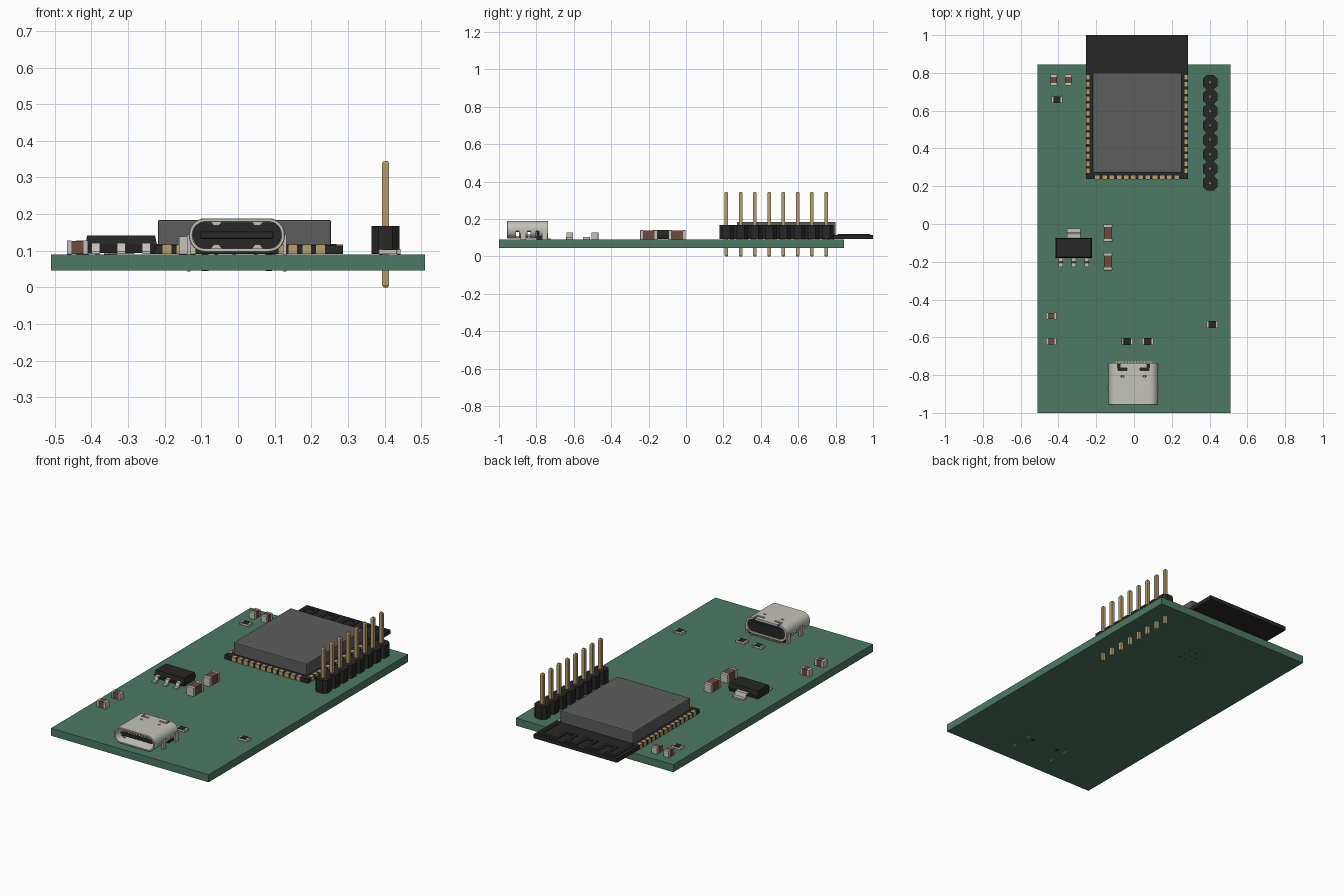
import bpy, bmesh, math

if "Cube" in bpy.data.objects:
    bpy.data.objects.remove(bpy.data.objects["Cube"])


def mat(name, r, g, b):
    m = bpy.data.materials.new(name)
    m.diffuse_color = (r, g, b, 1)
    m.use_nodes = True
    m.node_tree.nodes["Principled BSDF"].inputs["Base Color"].default_value = m.diffuse_color
    return m


GREEN = mat("green", 0.075, 0.19, 0.13)
BLACK = mat("black", 0.02, 0.02, 0.02)
GREY = mat("shield_grey", 0.11, 0.11, 0.11)
GOLD = mat("gold", 0.47, 0.35, 0.16)
SILVER = mat("silver", 0.55, 0.54, 0.49)
BROWN = mat("brown", 0.15, 0.07, 0.045)
TOP = 0.09  # board surface height


def finish(name, bm, material, bevel=0, smooth=False):
    bmesh.ops.recalc_face_normals(bm, faces=bm.faces)
    me = bpy.data.meshes.new(name)
    bm.to_mesh(me)
    bm.free()
    ob = bpy.data.objects.new(name, me)
    bpy.context.collection.objects.link(ob)
    me.materials.append(material)
    if bevel:
        mod = ob.modifiers.new("bevel", 'BEVEL')
        mod.width, mod.segments = bevel, 2
    if smooth:
        bpy.ops.object.select_all(action='DESELECT')
        bpy.context.view_layer.objects.active = ob
        ob.select_set(True)
        bpy.ops.object.shade_smooth_by_angle(angle=math.radians(35))
    return ob


def loft(bm, loops):
    """Closed solid through matching point loops."""
    rings = [[bm.verts.new(p) for p in l] for l in loops]
    n = len(rings[0])
    for a, b in zip(rings, rings[1:]):
        for i in range(n):
            bm.faces.new((a[i], a[(i + 1) % n], b[(i + 1) % n], b[i]))
    bm.faces.new(rings[0])
    bm.faces.new(rings[-1])


def rect(x0, x1, y0, y1, z, t=0):
    return [(x0 + t, y0 + t, z), (x1 - t, y0 + t, z), (x1 - t, y1 - t, z), (x0 + t, y1 - t, z)]


def boxes(name, material, items, bevel=0):
    """Each item is x0, x1, y0, y1, z0, z1."""
    bm = bmesh.new()
    for x0, x1, y0, y1, z0, z1 in items:
        loft(bm, [rect(x0, x1, y0, y1, z0), rect(x0, x1, y0, y1, z1)])
    return finish(name, bm, material, bevel)


# circuit board with thermal vias underneath
boxes("circuit_board", GREEN, [(-0.51, 0.51, -1, 0.845, 0.046, TOP)])
bm = bmesh.new()
for i in range(3):
    for j in range(3):
        cx, cy = -0.03 + 0.042 * i, 0.46 + 0.042 * j
        loft(bm, [[(cx + 0.005 * math.cos(a * math.pi / 4), cy + 0.005 * math.sin(a * math.pi / 4), z)
                   for a in range(8)] for z in (0.0455, 0.05)])
finish("thermal_vias", bm, BLACK)

# wireless module: base, shield can, edge pads, antenna track
MX0, MX1, MY0 = -0.254, 0.286, 0.237
boxes("module_base", BLACK, [(MX0, MX1, MY0, 1.0, 0.0915, 0.115)])
boxes("module_shield", GREY, [(-0.219, 0.254, 0.272, 0.80, 0.114, 0.184)], bevel=0.005)
pads = []
for i in range(14):
    y = 0.282 + 0.0381 * i
    pads += [(MX0 - 0.001, MX0 + 0.019, y - 0.012, y + 0.012, 0.0905, 0.1165),
             (MX1 - 0.019, MX1 + 0.001, y - 0.012, y + 0.012, 0.0905, 0.1165)]
for i in range(12):
    x = 0.016 + 0.0381 * (i - 5.5)
    pads.append((x - 0.012, x + 0.012, MY0 - 0.001, MY0 + 0.019, 0.0905, 0.1165))
boxes("module_pads", GOLD, pads)

path = [(-0.225, 0.82), (-0.225, 0.975)]
for i in range(6):
    x = -0.17 + 0.065 * i
    ys = (0.975, 0.89) if i % 2 == 0 else (0.89, 0.975)
    path += [(x, ys[0]), (x, ys[1])]
path += [(0.26, 0.975), (0.26, 0.83)]
w = 0.009
boxes("antenna_track", BLACK, [(min(a[0], b[0]) - w, max(a[0], b[0]) + w,
                                min(a[1], b[1]) - w, max(a[1], b[1]) + w, 0.113, 0.119)
                               for a, b in zip(path, path[1:])])
bm = bmesh.new()
loft(bm, [[(-0.155 + 0.009 * math.cos(a * math.pi / 8), 0.335 + 0.009 * math.sin(a * math.pi / 8), z)
           for a in range(16)] for z in (0.18, 0.1845)])
finish("shield_marker", bm, GREY)

# pin header: chamfered housing and eight tapered pins
HX, HY, P = 0.403, 0.216, 0.0762
right = []
for i in range(8):
    c = HY + P * i
    right += [(0.019, c - P / 2), (P / 2, c - 0.02), (P / 2, c + 0.02), (0.019, c + P / 2)]
outline = [right[0]]
for p in right[1:]:
    if abs(p[1] - outline[-1][1]) > 1e-5 or abs(p[0] - outline[-1][0]) > 1e-5:
        outline.append(p)
outline += [(-x, y) for x, y in reversed(outline)]
bm = bmesh.new()
loft(bm, [[(HX + x, y, z) for x, y in outline] for z in (0.0915, 0.1675)])
finish("header_housing", bm, BLACK)
bm = bmesh.new()
for i in range(8):
    y, h = HY + P * i, 0.0096
    loft(bm, [rect(HX - h, HX + h, y - h, y + h, z, t)
              for z, t in ((0, 0.004), (0.006, 0), (0.339, 0), (0.345, 0.004))])
finish("header_pins", bm, GOLD)

# voltage regulator: tapered body, gull-wing leads and tab
RX = -0.319
bm = bmesh.new()
loft(bm, [rect(RX - 0.0975, RX + 0.0975, -0.18, -0.073, z, t)
          for z, t in ((0.094, 0.006), (0.118, 0), (0.142, 0.005))])
finish("regulator_body", bm, BLACK)
bm = bmesh.new()
prof = [(0, 0.112), (0.015, 0.112), (0.022, 0.091), (0.049, 0.091),
        (0.049, 0.099), (0.028, 0.099), (0.021, 0.121), (0, 0.121)]
leads = [(RX + d, 0.0115, -0.178, -1) for d in (-0.069, 0, 0.069)] + [(RX, 0.036, -0.073, 1)]
for x, hw, y0, s in leads:
    loft(bm, [[(xx, y0 + s * y, z) for y, z in prof] for xx in (x - hw, x + hw)])
finish("regulator_leads", bm, SILVER)


# chip parts: capacitors (brown) and resistors (white body, black top)
def chip(name, x, y, length, width, height, end, upright, resistor=False):
    def b(a0, a1, c, z0, z1):
        if upright:
            return (x - c, x + c, y + a0, y + a1, z0, z1)
        return (x + a0, x + a1, y - c, y + c, z0, z1)
    L, c, z = length / 2, width / 2, TOP + height
    boxes(name + "_ends", SILVER, [b(-L, -L + end, c, TOP, z), b(L - end, L, c, TOP, z)], 0.0015)
    if resistor:
        boxes(name + "_body", SILVER, [b(-L + end, L - end, c - 0.001, TOP + 0.001, z - 0.003)])
        boxes(name + "_top", BLACK, [b(-L + end, L - end, c - 0.001, z - 0.003, z)])
    else:
        boxes(name + "_body", BROWN, [b(-L + end, L - end, c - 0.001, TOP + 0.001, z - 0.001)])


for i, (x, y) in enumerate([(-0.138, -0.048), (-0.138, -0.199)]):
    chip(f"large_capacitor_{i}", x, y, 0.092, 0.046, 0.05, 0.015, True)
for i, (x, y, up) in enumerate([(-0.438, -0.487, 0), (-0.438, -0.622, 0),
                                (-0.424, 0.762, 1), (-0.348, 0.762, 1)]):
    chip(f"small_capacitor_{i}", x, y, 0.058, 0.036, 0.038, 0.013, up)
for i, (x, y) in enumerate([(-0.408, 0.658), (-0.035, -0.622), (0.073, -0.622), (0.414, -0.532)]):
    chip(f"resistor_{i}", x, y, 0.06, 0.037, 0.0145, 0.011, False, True)

# connector shell: rounded tube open at the front
CX, CZ = -0.003, 0.1425


def stadium(w, h, r, y, n=8):
    pts = []
    for k, (sx, sz) in enumerate(((1, 1), (-1, 1), (-1, -1), (1, -1))):
        for i in range(n + 1):
            a = math.pi / 2 * (k + i / n)
            pts.append((CX + sx * (w - r) + r * math.cos(a), y, CZ + sz * (h - r) + r * math.sin(a)))
    return pts


bm = bmesh.new()
sections = [stadium(0.131, 0.046, 0.044, -0.737), stadium(0.131, 0.046, 0.044, -0.955),
            stadium(0.129, 0.044, 0.042, -0.957), stadium(0.122, 0.037, 0.035, -0.957),
            stadium(0.121, 0.036, 0.034, -0.955), stadium(0.121, 0.036, 0.034, -0.737)]
rings = [[bm.verts.new(p) for p in s] for s in sections]
for a, b in zip(rings, rings[1:] + rings[:1]):
    for i in range(len(a)):
        j = (i + 1) % len(a)
        bm.faces.new((a[i], a[j], b[j], b[i]))
shell = finish("connector_shell", bm, SILVER, smooth=True)

# slots in the shell roof and side windows next to the legs
cuts = []
for s in (-1, 1):
    cx = CX + s * 0.058
    cuts += [(cx - 0.024, cx + 0.024, -0.775, -0.763, 0.165, 0.2),
             (CX + s * 0.078 - 0.006, CX + s * 0.078 + 0.006, -0.762, -0.73, 0.165, 0.2),
             (cx - 0.008, cx + 0.008, -0.811, -0.803, 0.165, 0.2)]
    for y in (-0.9, -0.84, -0.795):
        x = CX + s * 0.125
        cuts.append((x - 0.03, x + 0.03, y - 0.008, y + 0.008, 0.08, 0.135))
cutter = boxes("shell_cutter", SILVER, cuts)
cutter.hide_render = True
cutter.hide_viewport = True
cutter.display_type = 'WIRE'
mod = shell.modifiers.new("slots", 'BOOLEAN')
mod.object, mod.operation, mod.solver = cutter, 'DIFFERENCE', 'EXACT'

# connector insides, legs, springs and contacts
bm = bmesh.new()
loft(bm, [stadium(0.12, 0.035, 0.033, -0.80), stadium(0.12, 0.035, 0.033, -0.742)])
finish("connector_core", bm, BLACK)
boxes("connector_housing", BLACK, [(CX - 0.113, CX + 0.113, -0.80, -0.74, 0.0905, 0.165)])
boxes("connector_tongue", BLACK, [(CX - 0.1, CX + 0.1, -0.935, -0.79, 0.132, 0.153)], 0.004)
boxes("connector_legs", SILVER, [(CX + s * 0.131 - 0.005, CX + s * 0.131 + 0.005, y - 0.014, y + 0.014, 0.044, 0.145)
                                 for s in (-1, 1) for y in (-0.87, -0.755)])
boxes("connector_pegs", BLACK, [(CX + s * 0.087 - 0.009, CX + s * 0.087 + 0.009, -0.775, -0.757, 0.0445, 0.1)
                                for s in (-1, 1)])
bm = bmesh.new()
for s in (-1, 1):
    for v in (-1, 1):
        c = CX + s * 0.056
        loft(bm, [[(c - 0.016, y, CZ + v * 0.037), (c + 0.016, y, CZ + v * 0.037),
                   (c + 0.007, y, CZ + v * 0.026), (c - 0.007, y, CZ + v * 0.026)] for y in (-0.86, -0.81)])
finish("connector_springs", bm, SILVER)
xs = [CX + 0.0165 * (i - 5.5) for i in range(12)]
boxes("connector_contacts", GOLD,
      [(x - 0.0045, x + 0.0045, -0.745, -0.725, 0.0905, 0.096) for x in xs] +
      [(x - 0.004, x + 0.004, -0.925, -0.8, 0.131, 0.154) for x in xs])
